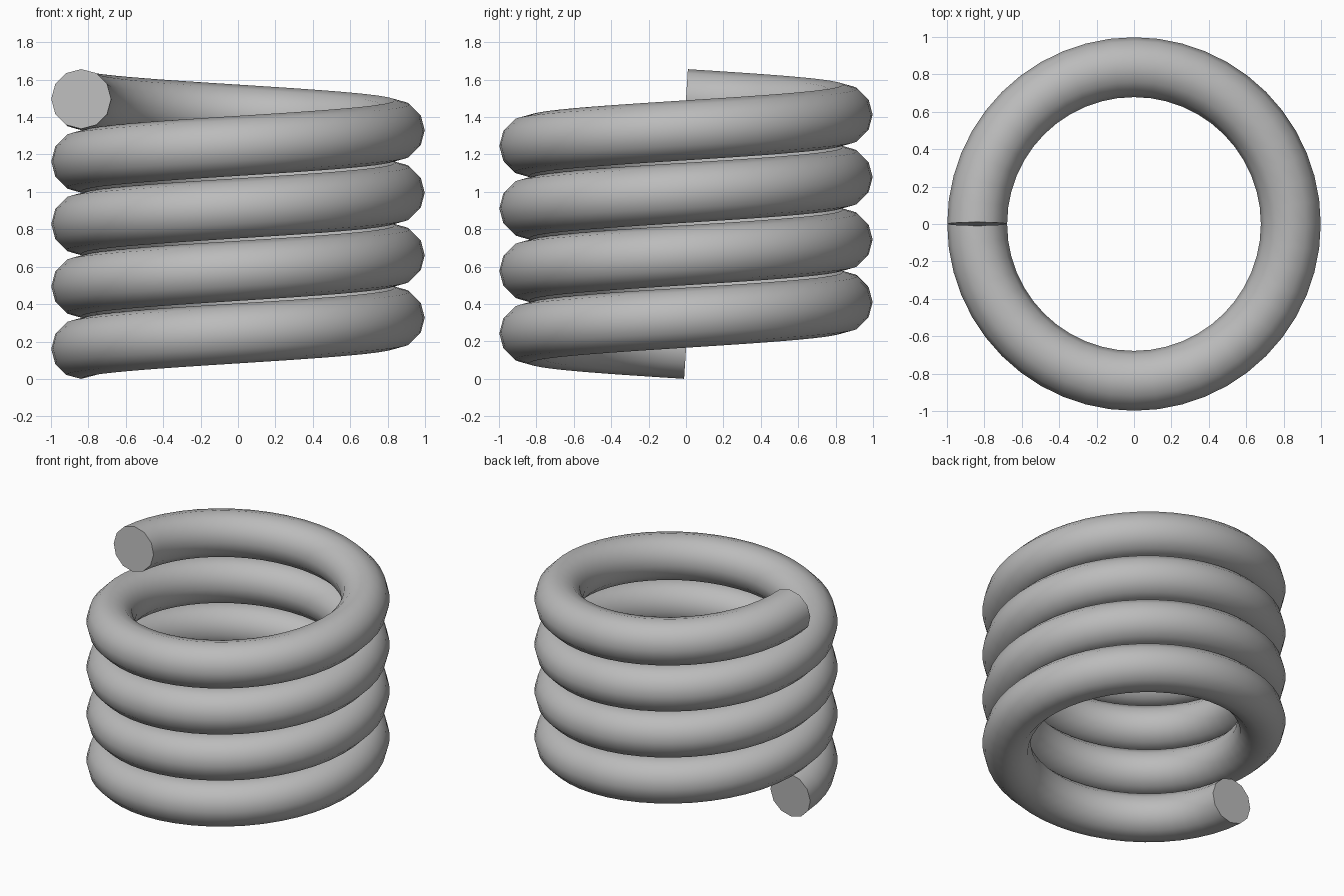
import bpy
import bmesh
import math
from mathutils import Vector

if "Cube" in bpy.data.objects:
    bpy.data.objects.remove(bpy.data.objects["Cube"])

COIL_RADIUS = 0.838   # centre line of the tube
TUBE_RADIUS = 0.160
TURNS = 4
STEPS = 48            # rings per turn
SIDES = 12
Z_START, Z_END = 0.160, 1.496

steel = bpy.data.materials.new("grey steel")
steel.diffuse_color = (0.5, 0.5, 0.5, 1)
steel.use_nodes = True
steel.node_tree.nodes["Principled BSDF"].inputs["Base Color"].default_value = steel.diffuse_color


def ring(bm, t):
    """One cross-section, square to the helix, at fraction t of its length."""
    a = math.pi + t * TURNS * math.tau
    out = Vector((math.cos(a), math.sin(a), 0))
    rise = (Z_END - Z_START) / (TURNS * math.tau)
    along = Vector((-math.sin(a) * COIL_RADIUS, math.cos(a) * COIL_RADIUS, rise)).normalized()
    up = out.cross(along)
    centre = out * COIL_RADIUS + Vector((0, 0, Z_START + t * (Z_END - Z_START)))
    angles = [math.tau * k / SIDES for k in range(SIDES)]
    return [bm.verts.new(centre + (out * math.cos(b) + up * math.sin(b)) * TUBE_RADIUS)
            for b in angles]


# Coiled tube with flat end caps
bm = bmesh.new()
count = TURNS * STEPS
rings = [ring(bm, i / count) for i in range(count + 1)]
for r0, r1 in zip(rings, rings[1:]):
    for k in range(SIDES):
        n = (k + 1) % SIDES
        bm.faces.new((r0[k], r0[n], r1[n], r1[k]))
bm.faces.new(rings[0])
bm.faces.new(rings[-1])
bmesh.ops.recalc_face_normals(bm, faces=bm.faces)

mesh = bpy.data.meshes.new("spring_coil")
bm.to_mesh(mesh)
bm.free()
mesh.materials.append(steel)
coil = bpy.data.objects.new("spring_coil", mesh)
bpy.context.collection.objects.link(coil)

# Smooth tube, crisp ends
bpy.context.view_layer.objects.active = coil
coil.select_set(True)
bpy.ops.object.shade_smooth_by_angle(angle=math.radians(40))
